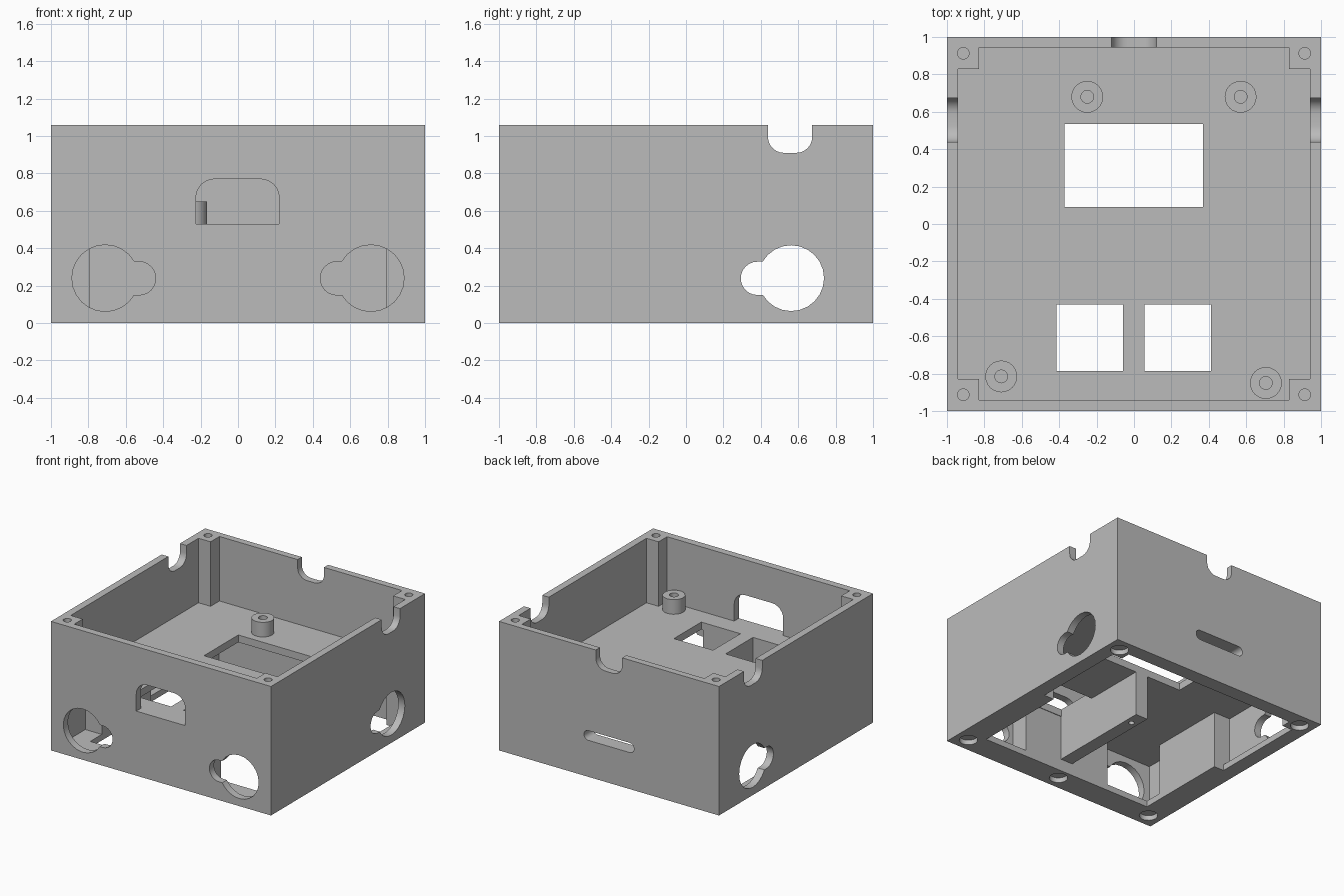
import bpy, bmesh, math

cube = bpy.data.objects.get("Cube")
if cube:
    bpy.data.objects.remove(cube, do_unlink=True)

H, FLOOR, CEIL, INNER, THICK = 1.06, 0.53, 0.47, 0.94, 0.79

grey = bpy.data.materials.new("light_grey_plastic")
grey.use_nodes = True
grey.diffuse_color = (0.5, 0.5, 0.5, 1)
grey.node_tree.nodes["Principled BSDF"].inputs["Base Color"].default_value = (0.5, 0.5, 0.5, 1)


def prism(name, outline, axis, lo, hi):
    """Extrude a 2D outline along an axis."""
    def place(p, t):
        return {"x": (t, p[0], p[1]), "y": (p[0], t, p[1]), "z": (p[0], p[1], t)}[axis]
    bm = bmesh.new()
    low = [bm.verts.new(place(p, lo)) for p in outline]
    high = [bm.verts.new(place(p, hi)) for p in outline]
    bm.faces.new(low)
    bm.faces.new(high)
    n = len(outline)
    for i in range(n):
        j = (i + 1) % n
        bm.faces.new((low[i], low[j], high[j], high[i]))
    bmesh.ops.recalc_face_normals(bm, faces=bm.faces)
    mesh = bpy.data.meshes.new(name)
    bm.to_mesh(mesh)
    bm.free()
    mesh.materials.append(grey)
    ob = bpy.data.objects.new(name, mesh)
    bpy.context.collection.objects.link(ob)
    return ob


def circle(u, v, r, n=24):
    return [(u + r * math.cos(math.tau * i / n), v + r * math.sin(math.tau * i / n)) for i in range(n)]


def rounded(u0, u1, v0, v1, r_low=0, r_high=0):
    """Rectangle outline with rounded lower and upper corners."""
    pts = []
    for u, v, r, su, sv, start in ((u1, v0, r_low, -1, 1, 270), (u1, v1, r_high, -1, -1, 0),
                                   (u0, v1, r_high, 1, -1, 90), (u0, v0, r_low, 1, 1, 180)):
        if r == 0:
            pts.append((u, v))
            continue
        for k in range(7):
            a = math.radians(start + 15 * k)
            pts.append((u + su * r + r * math.cos(a), v + sv * r + r * math.sin(a)))
    return pts


def boolean(part, op):
    mod = body.modifiers.new("shape", "BOOLEAN")
    mod.operation = op
    mod.solver = "EXACT"
    mod.object = part
    bpy.context.view_layer.objects.active = body
    bpy.ops.object.modifier_apply(modifier=mod.name)
    bpy.data.objects.remove(part, do_unlink=True)


def cut(outline, axis, lo, hi):
    boolean(prism("cutter", outline, axis, lo, hi), "DIFFERENCE")


def add(outline, axis, lo, hi):
    boolean(prism("addition", outline, axis, lo, hi), "UNION")


# Outer shell
body = prism("enclosure_body", rounded(-1, 1, -1, 1), "z", 0, H)

# Upper tray, with square screw posts left standing in the corners
P, B = 0.83, 0.945
cut([(-P, -INNER), (P, -INNER), (P, -P), (INNER, -P), (INNER, P), (P, P),
     (P, B), (-P, B), (-P, P), (-INNER, P), (-INNER, -P), (-P, -P)], "z", FLOOR, 1.3)

# Lower compartment, open below
cut(rounded(-THICK, THICK, -THICK, 0.88), "z", -0.1, CEIL)
for s in (-1, 1):
    # thinner side walls and pockets behind the keyholes
    cut(rounded(*sorted((s * 0.7, s * 0.88)), 0, 0.8), "z", -0.1, CEIL)
    cut(rounded(*sorted((s * 0.7, s * INNER)), 0, 0.8), "z", 0.05, CEIL)
    cut(rounded(*sorted((s * 0.4, s * INNER)), -INNER, -0.64), "z", 0.05, CEIL)

# Central rib under the floor
add(rounded(-0.055, 0.055, -0.85, 0.09), "z", 0.1, 0.5)
cut(circle(0, -0.03, 0.022), "z", 0, 0.3)

# Floor openings
cut(rounded(-0.372, 0.37, 0.09, 0.535), "z", 0.4, 0.7)
for x in (-0.415, 0.055):
    cut(rounded(x, x + 0.356, -0.785, -0.43), "z", 0.4, 0.7)

# Standoffs on the floor
for x, y in ((-0.25, 0.68), (0.57, 0.68), (-0.71, -0.815), (0.705, -0.85)):
    add(circle(x, y, 0.085), "z", 0.5, 0.65)
    cut(circle(x, y, 0.034), "z", FLOOR, 0.8)

# Front window
cut(rounded(-0.225, 0.22, FLOOR, 0.77, 0, 0.1), "y", -1.1, -0.9)

# Front and side keyholes
for s in (-1, 1):
    cut(circle(s * 0.71, 0.24, 0.178), "y", -1.1, -0.9)
    cut(rounded(*sorted((s * 0.44, s * 0.71)), 0.15, 0.328, 0.088, 0.088), "y", -1.1, -0.9)
cut(circle(0.562, 0.24, 0.176), "x", -1.1, 1.1)
cut(rounded(0.293, 0.56, 0.15, 0.328, 0.088, 0.088), "x", -1.1, 1.1)

# Cable notches in the side and back rims, and the slot in the back wall
cut(rounded(0.438, 0.675, 0.91, 1.3, 0.085, 0), "x", -1.1, 1.1)
cut(rounded(-0.12, 0.12, 0.91, 1.3, 0.085, 0), "y", 0.9, 1.1)
cut(rounded(-0.227, 0.227, 0.3, 0.38, 0.039, 0.039), "y", 0.8, 1.1)

# Screw holes in the posts and round recesses in the base
for sx in (-1, 1):
    for sy in (-1, 1):
        cut(circle(sx * 0.913, sy * 0.913, 0.031), "z", 0.7, 1.2)
        cut(circle(sx * 0.885, sy * 0.885, 0.07), "z", -0.1, 0.04)
cut(circle(0, -0.885, 0.07), "z", -0.1, 0.04)

# Smooth the curved walls, keep the edges sharp
bpy.ops.object.select_all(action="DESELECT")
body.select_set(True)
bpy.context.view_layer.objects.active = body
bpy.ops.object.shade_smooth_by_angle(angle=math.radians(30))
